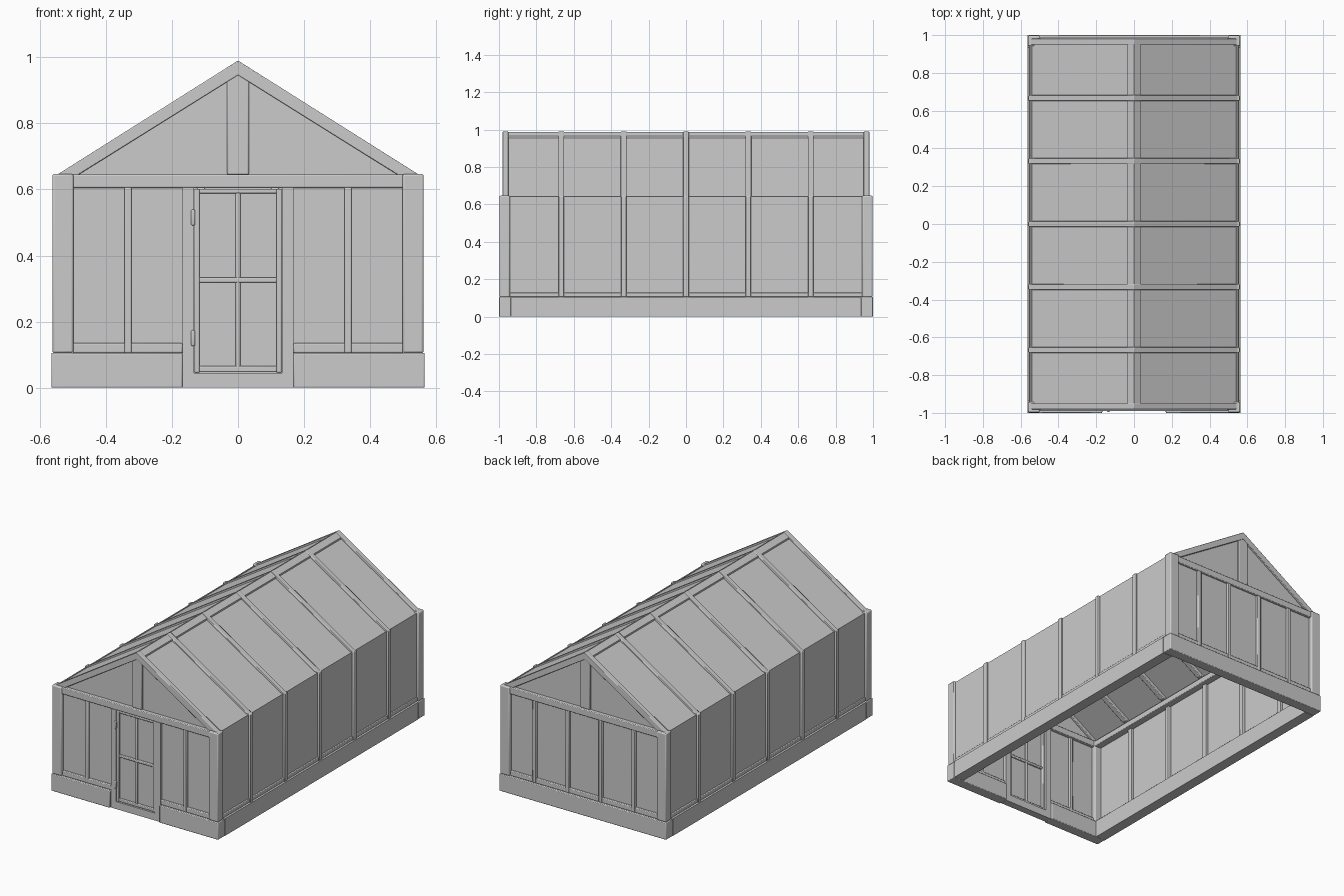
import bpy, bmesh

if "Cube" in bpy.data.objects:
    bpy.data.objects.remove(bpy.data.objects["Cube"])


def finish(name, bm, bevel):
    bmesh.ops.recalc_face_normals(bm, faces=bm.faces)
    me = bpy.data.meshes.new(name)
    bm.to_mesh(me)
    bm.free()
    ob = bpy.data.objects.new(name, me)
    bpy.context.collection.objects.link(ob)
    if bevel:
        m = ob.modifiers.new("soft_edges", 'BEVEL')
        m.width = bevel
        m.segments = 2
        me.polygons.foreach_set("use_smooth", [True] * len(me.polygons))
        bpy.context.view_layer.objects.active = ob
        for o in bpy.context.selected_objects:
            o.select_set(False)
        ob.select_set(True)
        bpy.ops.object.shade_smooth_by_angle()
    return ob


def prism(name, pts, y0, y1, bevel=0.0):
    """Profile in x-z extruded along y."""
    bm = bmesh.new()
    f = bm.faces.new([bm.verts.new((x, y0, z)) for x, z in pts])
    r = bmesh.ops.extrude_face_region(bm, geom=[f])
    verts = [g for g in r["geom"] if isinstance(g, bmesh.types.BMVert)]
    bmesh.ops.translate(bm, verts=verts, vec=(0, y1 - y0, 0))
    return finish(name, bm, bevel)


def box(name, x0, x1, y0, y1, z0, z1, bevel=0.004):
    return prism(name, [(x0, z0), (x1, z0), (x1, z1), (x0, z1)], y0, y1, bevel)


def span(a, b, s):
    """Mirror an interval to side s."""
    return sorted((a * s, b * s))


def chevron(x_eave, z_eave, top, x_in, bottom):
    return [(0, top), (x_eave, z_eave), (x_in, z_eave), (0, bottom),
            (-x_in, z_eave), (-x_eave, z_eave)]


X, Y, BASE, WALL = 0.565, 1.0, 0.105, 0.645
POSTS = [-0.667, -0.333, 0, 0.333, 0.667]

# Base walls, with a gap at the front for the door
box("base_back", -X, X, Y - 0.065, Y, 0, BASE)
for s in (-1, 1):
    box("base_side", *span(X - 0.065, X, s), -Y + 0.065, Y - 0.065, 0, BASE, 0)
    box("base_front", *span(0.168, X, s), -Y, -Y + 0.065, 0, BASE)

# Corner posts, side walls and eaves
for s in (-1, 1):
    for t in (-1, 1):
        box("corner_post", *span(0.498, 0.562, s), *span(0.942, 0.997, t), BASE, WALL + 0.002, 0.006)
    for y in POSTS:
        box("side_post", *span(0.525, 0.56, s), y - 0.015, y + 0.015, BASE, WALL)
    box("side_glass", *span(0.543, 0.549, s), -0.945, 0.945, BASE, WALL - 0.003, 0)
    box("eave_beam", *span(0.498, 0.543, s), -0.945, 0.945, 0.605, WALL - 0.005)
    box("side_sill", *span(0.525, 0.555, s), -0.945, 0.945, BASE, 0.13)

# End walls: top beams, gable posts and glass
for t in (-1, 1):
    box("end_beam", -0.5, 0.5, *span(0.95, 0.99, t), 0.605, WALL)
    box("gable_post", -0.033, 0.033, *span(0.935, 0.978, t), WALL, 0.95)
    prism("gable_glass", [(-0.53, WALL), (0.53, WALL), (0, 0.97)], *span(0.962, 0.968, t))

# Front windows beside the door
for s in (-1, 1):
    box("front_glass", *span(0.168, 0.5, s), -0.975, -0.969, BASE, 0.606, 0)
    box("front_sill", *span(0.168, 0.5, s), -0.988, -0.955, BASE, 0.135)
    box("front_mullion", *span(0.322, 0.344, s), -0.99, -0.955, BASE, 0.606)

# Back windows
box("back_glass", -0.5, 0.5, 0.969, 0.975, BASE, 0.606, 0)
box("back_sill", -0.5, 0.5, 0.955, 0.988, BASE, 0.135)
for x in (-0.335, -0.112, 0.112, 0.335):
    box("back_mullion", x - 0.012, x + 0.012, 0.955, 0.99, BASE, 0.606)

# Door frame, mitred at the threshold
for s in (-1, 1):
    prism("door_jamb", [(0.168 * s, 0), (0.168 * s, 0.606), (0.133 * s, 0.606), (0.133 * s, 0.045)],
          -0.99, -0.945)
prism("door_threshold", [(-0.168, 0), (0.168, 0), (0.133, 0.045), (-0.133, 0.045)], -0.99, -0.945)

# Door leaf with four panes and hinges
for s in (-1, 1):
    box("door_stile", *span(0.116, 0.133, s), -0.987, -0.957, 0.045, 0.602)
for z0, z1 in ((0.047, 0.066), (0.318, 0.334), (0.588, 0.602)):
    box("door_rail", -0.118, 0.118, -0.985, -0.959, z0, z1)
box("door_bar", -0.007, 0.007, -0.984, -0.96, 0.06, 0.59)
box("door_glass", -0.118, 0.118, -0.975, -0.969, 0.06, 0.59, 0)
for z in (0.15, 0.515):
    box("hinge", -0.142, -0.13, -0.996, -0.98, z - 0.024, z + 0.024)

# Roof: rafters, ridge and glass
for y in [-0.965] + POSTS + [0.965]:
    prism("rafter", chevron(0.55, 0.643, 0.99, 0.485, 0.946), y - 0.016, y + 0.016, 0.003)
prism("ridge_beam", [(0, 0.988), (0.034, 0.966), (0.034, 0.925), (-0.034, 0.925), (-0.034, 0.966)],
      -0.955, 0.955)
prism("roof_glass", chevron(0.545, 0.636, 0.977, 0.535, 0.970), -0.965, 0.965)
